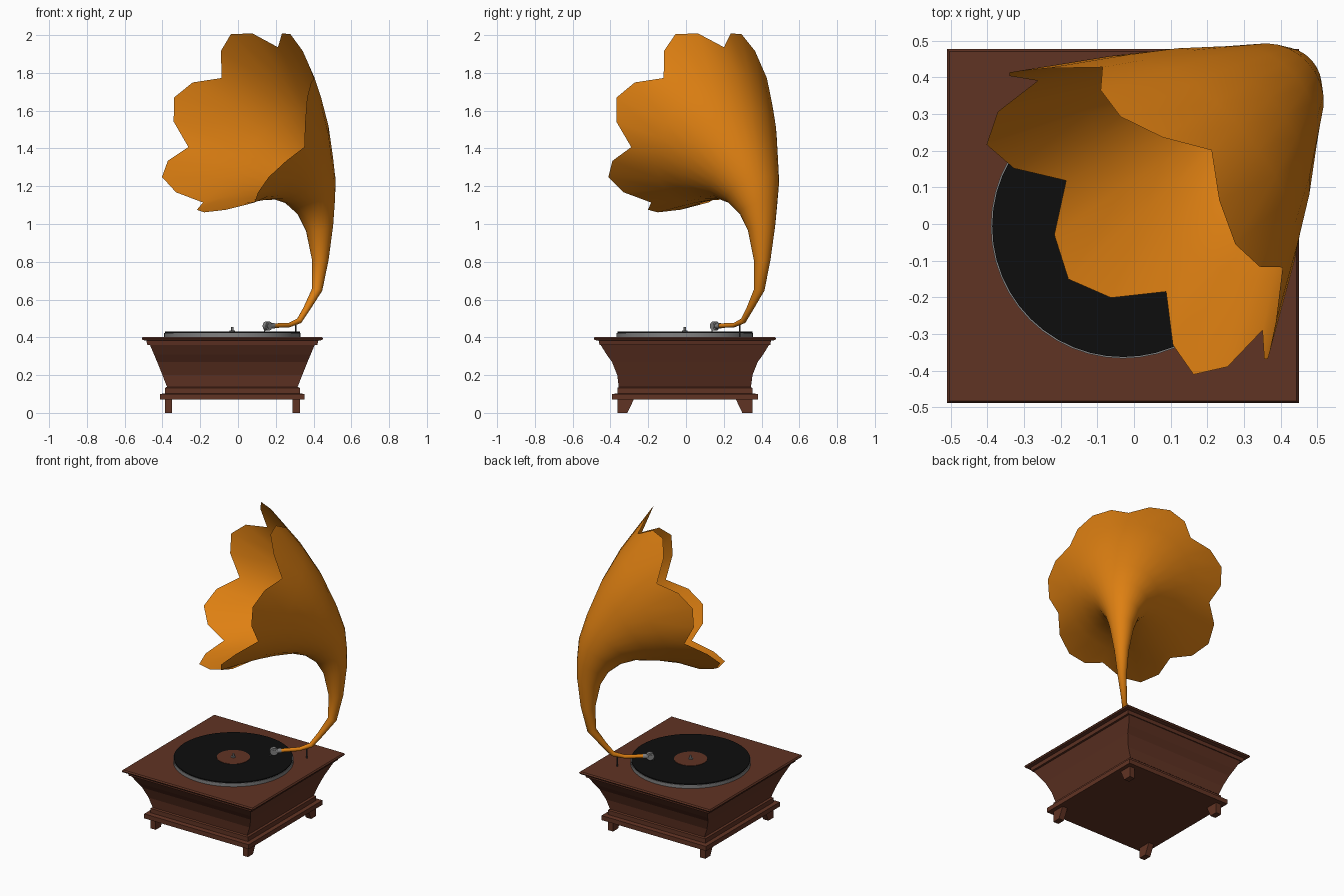
import bpy, bmesh, math
from mathutils import Vector

if "Cube" in bpy.data.objects:
    bpy.data.objects.remove(bpy.data.objects["Cube"])


def material(name, rgb):
    m = bpy.data.materials.new(name)
    m.diffuse_color = (*rgb, 1)
    m.use_nodes = True
    m.node_tree.nodes["Principled BSDF"].inputs["Base Color"].default_value = m.diffuse_color
    return m


WOOD = material("brown wood", (0.118, 0.033, 0.017))
BRASS = material("orange brass", (0.73, 0.215, 0.006))
BLACK = material("black vinyl", (0.004, 0.004, 0.004))
GREY = material("grey metal", (0.22, 0.22, 0.22))
DARK = material("dark metal", (0.05, 0.05, 0.05))
CX, CY = -0.03, -0.006          # centre of the cabinet


def finish(bm, name, mat, smooth=None):
    bmesh.ops.recalc_face_normals(bm, faces=bm.faces)
    me = bpy.data.meshes.new(name)
    bm.to_mesh(me)
    bm.free()
    me.materials.append(mat)
    ob = bpy.data.objects.new(name, me)
    bpy.context.collection.objects.link(ob)
    if smooth:
        bpy.ops.object.select_all(action='DESELECT')
        ob.select_set(True)
        bpy.context.view_layer.objects.active = ob
        bpy.ops.object.shade_smooth_by_angle(angle=math.radians(smooth))
    return ob


def loft(name, rings, mat, caps=True, smooth=None):
    bm = bmesh.new()
    vs = [[bm.verts.new(p) for p in r] for r in rings]
    n = len(rings[0])
    for a, b in zip(vs, vs[1:]):
        for i in range(n):
            j = (i + 1) % n
            bm.faces.new((a[i], a[j], b[j], b[i]))
    if caps:
        bm.faces.new(vs[0])
        bm.faces.new(vs[-1])
    return finish(bm, name, mat, smooth)


def box_rings(profile):
    return [[(CX + sx * hx, CY + sy * hy, z)
             for sx, sy in ((-1, -1), (1, -1), (1, 1), (-1, 1))]
            for z, hx, hy in profile]


def rod(name, p, q, r, mat, sides=16):
    p, q = Vector(p), Vector(q)
    rot = (q - p).to_track_quat('Z', 'Y')
    rings = [[c + rot @ Vector((r * math.cos(t), r * math.sin(t), 0))
              for t in (2 * math.pi * i / sides for i in range(sides))]
             for c in (p, q)]
    return loft(name, rings, mat, smooth=40)


# cabinet: plinth, flared body, lid
loft("cabinet_plinth", box_rings([
    (0.07, 0.383, 0.386), (0.10, 0.383, 0.386), (0.103, 0.357, 0.357),
    (0.132, 0.357, 0.357), (0.138, 0.346, 0.348)]), WOOD)
loft("cabinet_body", box_rings([
    (0.138, 0.346, 0.350), (0.20, 0.370, 0.358), (0.27, 0.398, 0.386),
    (0.31, 0.415, 0.415), (0.362, 0.437, 0.447)]), WOOD)
loft("cabinet_lid", box_rings([
    (0.36, 0.450, 0.452), (0.382, 0.455, 0.456), (0.386, 0.476, 0.479),
    (0.394, 0.480, 0.483), (0.402, 0.474, 0.477)]), WOOD)

# four tapered feet
for sx, sx_name in ((-1, "left"), (1, "right")):
    for sy, sy_name in ((-1, "front"), (1, "back")):
        rings = [[(CX + sx * a, CY + sy * b, z) for a, b in
                  ((0.357, 0.357), (0.319, 0.357),
                   (0.319, 0.357 - w), (0.357, 0.357 - w))]
                 for z, w in ((0, 0.053), (0.072, 0.087))]
        loft(f"{sy_name}_{sx_name}_foot", rings, WOOD)

# turntable, record, label, spindle
for name, z0, z1, r, mat, n in (("platter", 0.40, 0.424, 0.361, GREY, 48),
                                ("record", 0.424, 0.430, 0.357, BLACK, 48),
                                ("record_label", 0.430, 0.432, 0.10, WOOD, 32),
                                ("spindle_base", 0.432, 0.437, 0.014, GREY, 16),
                                ("spindle", 0.437, 0.455, 0.006, GREY, 12)):
    rod(name, (CX, CY, z0), (CX, CY, z1), r, mat, n)

# horn frame: s runs diagonally to the back right corner, e is sideways
ANG = math.radians(42)
O = Vector((0.16, 0.155, 0))
S = Vector((math.cos(ANG), math.sin(ANG), 0))
E = Vector((-math.sin(ANG), math.cos(ANG), 0))
Z = Vector((0, 0, 1))


def at(s, z, e=0):
    return O + S * s + E * e + Z * z


# each horn section: outer point (s, z), inner point (s, z)
SECTIONS = [
    ((0.02, 0.449), (0.02, 0.473)), ((0.15, 0.453), (0.15, 0.477)),
    ((0.23, 0.475), (0.212, 0.500)), ((0.29, 0.543), (0.258, 0.560)),
    ((0.375, 0.645), (0.322, 0.660)), ((0.415, 0.810), (0.327, 0.810)),
    ((0.437, 1.00), (0.295, 0.960)), ((0.437, 1.12), (0.245, 1.045)),
    ((0.425, 1.25), (0.165, 1.105)), ((0.376, 1.40), (0.07, 1.13)),
    ((0.285, 1.61), (-0.06, 1.125)), ((0.170, 1.80), (-0.175, 1.11))]
N = 28
rings = []
for back, front in SECTIONS:
    b, f = at(*back), at(*front)
    c, v = (b + f) / 2, (b - f) / 2
    rings.append([c + v * math.cos(t) + E * v.length * math.sin(t)
                  for t in (2 * math.pi * i / N for i in range(N))])

# rim of seven petals: radius and forward push within one petal
PETAL = ((0.47, -0.063), (0.52, 0.035), (0.54, 0.078), (0.52, 0.035))
c = at(-0.173, 1.528)
v = S * 0.392 + Z * 0.92
nrm = S * -0.92 + Z * 0.392
rim = []
for i in range(N):
    r, push = PETAL[i % 4]
    t = 2 * math.pi * i / N
    rim.append(c + nrm * push + (v * math.cos(t) + E * math.sin(t)) * r)
rings.append(rim)
loft("horn", rings, BRASS, caps=False, smooth=50)

# sound box, needle and arm support
h = at(-0.005, 0.46)
rod("sound_box", h - E * 0.012, h + E * 0.012, 0.024, GREY, 20)
rod("sound_box_rim", h - E * 0.016, h + E * 0.016, 0.014, GREY, 16)
rod("arm_collar", at(0.0, 0.46), at(0.04, 0.461), 0.015, GREY)
rod("needle", at(-0.02, 0.445), at(-0.028, 0.430), 0.003, GREY, 8)
rod("arm_support", at(0.195, 0.40), at(0.195, 0.48), 0.004, DARK, 8)
